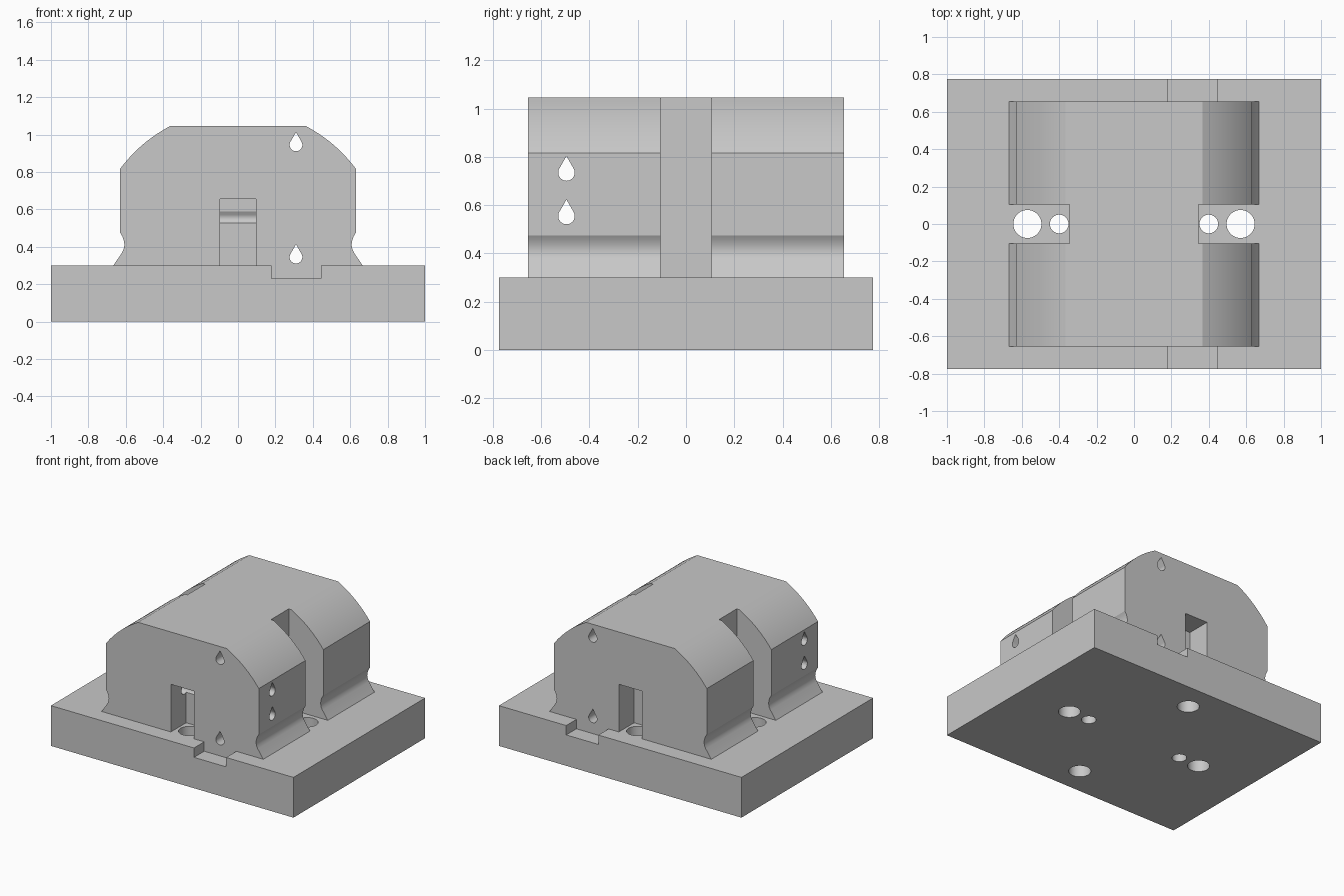
import bpy
import bmesh
from math import cos, sin, pi, radians, atan2, hypot
from mathutils import Vector

cube = bpy.data.objects.get("Cube")
if cube:
    bpy.data.objects.remove(cube, do_unlink=True)

grey = bpy.data.materials.new("plain grey")
grey.use_nodes = True
COLOUR = (0.58, 0.58, 0.58, 1)
grey.diffuse_color = COLOUR
grey.node_tree.nodes["Principled BSDF"].inputs["Base Color"].default_value = COLOUR


def prism(name, outline, axis, start, end):
    """Extrude a closed 2D outline along an axis."""
    place = {"x": lambda u, v, d: (d, u, v),
             "y": lambda u, v, d: (u, d, v),
             "z": lambda u, v, d: (u, v, d)}[axis]
    bm = bmesh.new()
    face = bm.faces.new([bm.verts.new(place(u, v, start)) for u, v in outline])
    moved = bmesh.ops.extrude_face_region(bm, geom=[face])["geom"]
    shift = Vector(place(0, 0, end - start))
    bmesh.ops.translate(bm, vec=shift,
                        verts=[g for g in moved if isinstance(g, bmesh.types.BMVert)])
    bmesh.ops.recalc_face_normals(bm, faces=bm.faces)
    mesh = bpy.data.meshes.new(name)
    bm.to_mesh(mesh)
    bm.free()
    mesh.materials.append(grey)
    obj = bpy.data.objects.new(name, mesh)
    bpy.context.collection.objects.link(obj)
    return obj


def box(name, x0, x1, y0, y1, z0, z1):
    return prism(name, [(x0, y0), (x1, y0), (x1, y1), (x0, y1)], "z", z0, z1)


def arc(cx, cy, r, a, b, n):
    return [(cx + r * cos(a + (b - a) * i / n), cy + r * sin(a + (b - a) * i / n))
            for i in range(n + 1)]


def circle(cx, cy, r):
    return arc(cx, cy, r, 0, 2 * pi, 40)[:-1]


def teardrop(u, v, r=0.034):
    return arc(u, v, r, radians(150), radians(390), 24) + [(u, v + 2 * r)]


def cut(target, cutters):
    """Carve every cutter from the target, then discard it."""
    bpy.context.view_layer.objects.active = target
    for cutter in cutters:
        cutter.hide_render = True
        mod = target.modifiers.new("cut", "BOOLEAN")
        mod.operation = "DIFFERENCE"
        mod.solver = "EXACT"
        mod.object = cutter
        bpy.ops.object.modifier_apply(modifier=mod.name)
        bpy.data.objects.remove(cutter, do_unlink=True)


def smooth(obj):
    bpy.ops.object.select_all(action="DESELECT")
    obj.select_set(True)
    bpy.context.view_layer.objects.active = obj
    bpy.ops.object.shade_smooth_by_angle(angle=radians(25))


HALF_Y, DECK, TOP = 0.655, 0.30, 1.045

# Base plate with drain holes and a notch in each end flange
base = box("base_plate", -1, 1, -0.775, 0.775, 0, DECK)
cutters = []
for s in (-1, 1):
    for x, y, r in ((0.57 * s, 0, 0.075), (0.40 * s, 0, 0.05), (0, 0.57 * s, 0.075)):
        cutters.append(prism("hole_cutter", circle(x, y, r), "z", -0.1, 0.5))
    y0, y1 = sorted((HALF_Y * s, 0.9 * s))
    cutters.append(box("notch_cutter", 0.18, 0.445, y0, y1, 0.23, 0.5))
cut(base, cutters)
smooth(base)

# Block profile: flared foot, rounded waist, upright side, curved shoulder
foot = [(0.667, DECK), (0.622, 0.365)]
waist = [(0.612, 0.385), (0.607, 0.41), (0.611, 0.435), (0.619, 0.457)]
centre_z = 0.35
low, high = (0.63, 0.817), (0.365, TOP)
angles = [atan2(z - centre_z, x) for x, z in (low, high)]
radius = hypot(low[0], low[1] - centre_z)
shoulder = arc(0, centre_z, radius, angles[0], angles[1], 16)[:-1] + [high]
side = foot + waist + [(0.63, 0.475)] + shoulder
outline = side + [(-x, z) for x, z in reversed(side)]
block = prism("main_block", outline, "y", -HALF_Y, HALF_Y)

# Side slots, end pockets and the long teardrop channels
cutters = []
for s in (-1, 1):
    x0, x1 = sorted((0.345 * s, 0.9 * s))
    cutters.append(box("slot_cutter", x0, x1, -0.105, 0.105, 0.2, 1.2))
    y0, y1 = sorted((0.475 * s, 0.9 * s))
    cutters.append(box("pocket_cutter", -0.095, 0.095, y0, y1, 0.2, 0.655))
for z in (0.945, 0.345):
    cutters.append(prism("long_channel_cutter", teardrop(0.31, z), "y", -1, 1))
for z in (0.735, 0.555):
    cutters.append(prism("cross_channel_cutter", teardrop(-0.495, z), "x", -1, 1))
cut(block, cutters)
smooth(block)
